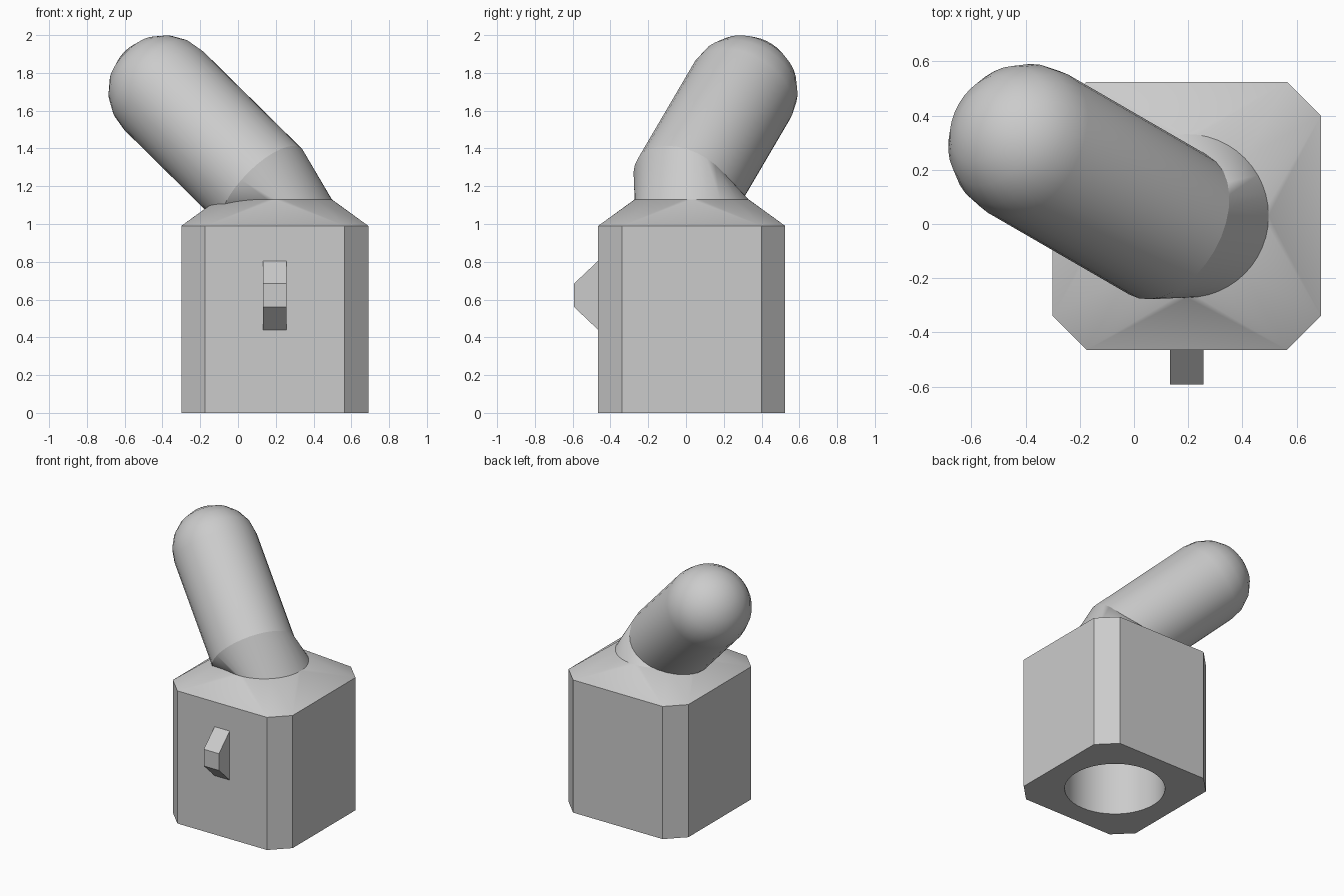
import bpy, bmesh, math
from mathutils import Vector

if "Cube" in bpy.data.objects:
    bpy.data.objects.remove(bpy.data.objects["Cube"])

grey = bpy.data.materials.new("light grey")
grey.diffuse_color = (0.6, 0.6, 0.6, 1)
grey.use_nodes = True
grey.node_tree.nodes["Principled BSDF"].inputs["Base Color"].default_value = grey.diffuse_color


def ring(center, axis, radius, count):
    """Points of a circle around an axis."""
    q = Vector(axis).to_track_quat('Z', 'Y')
    return [Vector(center) + q @ Vector((radius * math.cos(a), radius * math.sin(a), 0))
            for a in (2 * math.pi * i / count for i in range(count))]


def hull(name, points):
    """Convex solid around points."""
    bm = bmesh.new()
    for p in points:
        bm.verts.new(p)
    res = bmesh.ops.convex_hull(bm, input=bm.verts[:])
    inner = {g for g in res["geom_interior"] if isinstance(g, bmesh.types.BMVert)}
    bmesh.ops.delete(bm, geom=list(inner), context='VERTS')
    bmesh.ops.dissolve_limit(bm, angle_limit=0.002, verts=bm.verts[:], edges=bm.edges[:])
    bmesh.ops.recalc_face_normals(bm, faces=bm.faces[:])
    me = bpy.data.meshes.new(name)
    bm.to_mesh(me)
    bm.free()
    me.materials.append(grey)
    ob = bpy.data.objects.new(name, me)
    bpy.context.collection.objects.link(ob)
    return ob


def activate(ob):
    bpy.ops.object.select_all(action='DESELECT')
    ob.select_set(True)
    bpy.context.view_layer.objects.active = ob


def smooth(ob, degrees=30):
    activate(ob)
    bpy.ops.object.shade_smooth_by_angle(angle=math.radians(degrees))


CX, CY = 0.195, 0.03
UP = (0, 0, 1)

# Chamfered block with a roof that narrows to a circle
h, c = 0.495, 0.37
octagon = [(sx * a, sy * b) for a, b in ((h, c), (c, h)) for sx in (-1, 1) for sy in (-1, 1)]
points = [Vector((CX + x, CY + y, z)) for x, y in octagon for z in (0, 0.99)]
collar = ring((CX, CY, 1.13), UP, 0.302, 48)
block = hull("block", points + collar)

# Round socket in the underside
cutter = hull("socket_cutter", ring((CX, CY, -0.1), UP, 0.34, 48) + ring((CX, CY, 0.85), UP, 0.34, 48))
cutter.hide_render = True
mod = block.modifiers.new("socket", 'BOOLEAN')
mod.operation = 'DIFFERENCE'
mod.solver = 'EXACT'
mod.object = cutter
activate(block)
bpy.ops.object.modifier_apply(modifier=mod.name)
bpy.data.objects.remove(cutter)
smooth(block)

# Slanted arm with a domed end
R = 0.295
base = Vector((0.13, -0.005, 1.19))
tip = Vector((-0.392, 0.297, 1.705))
axis = (tip - base).normalized()
arm = ring(base, axis, R, 32)
for i in range(5):
    a = math.radians(18 * i)
    arm += ring(tip + axis * R * math.sin(a), axis, R * math.cos(a), 32)
arm.append(tip + axis * R)
smooth(hull("arm", arm))

# Neck joining the collar to the arm
smooth(hull("neck", collar + ring(base, axis, R, 32)), 40)

# Tapered catch on the front face
hull("catch", [Vector((x, y, z)) for x in (0.132, 0.257)
               for y, z in ((-0.46, 0.435), (-0.46, 0.81), (-0.592, 0.685), (-0.592, 0.56))])
